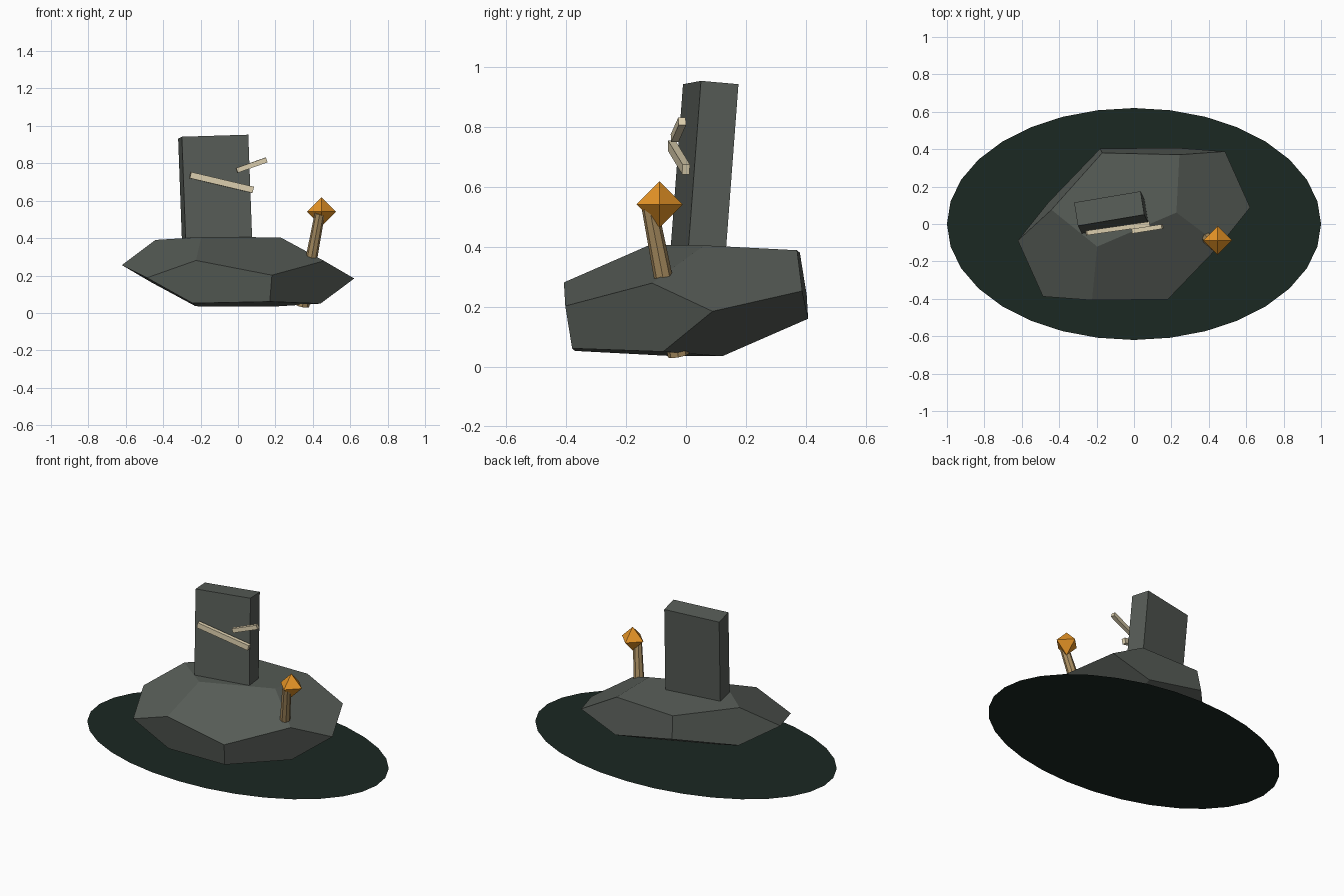
import bpy, bmesh, math
from mathutils import Matrix, Vector

if "Cube" in bpy.data.objects:
    bpy.data.objects.remove(bpy.data.objects["Cube"])


def paint(name, rgb):
    m = bpy.data.materials.new(name)
    m.diffuse_color = (*rgb, 1)
    m.use_nodes = True
    m.node_tree.nodes["Principled BSDF"].inputs["Base Color"].default_value = m.diffuse_color
    return m


DARK = paint("dark_moss", (0.011, 0.021, 0.016))
STONE = paint("stone", (0.095, 0.108, 0.095))
WOOD = paint("wood", (0.40, 0.27, 0.12))
BONE = paint("pale_wood", (0.76, 0.66, 0.45))
GLOW = paint("amber", (0.80, 0.30, 0.02))


def finish(bm, name, mat):
    bmesh.ops.recalc_face_normals(bm, faces=bm.faces)
    me = bpy.data.meshes.new(name)
    bm.to_mesh(me)
    bm.free()
    me.materials.append(mat)
    ob = bpy.data.objects.new(name, me)
    bpy.context.collection.objects.link(ob)
    return ob


def frame(x, y, z, origin):
    """Matrix from three column axes and an origin."""
    m = Matrix((x, y, z)).transposed().to_4x4()
    m.translation = origin
    return m


def box(name, mat, x, y, z, centre):
    """Box spanned by three full-length edge vectors."""
    bm = bmesh.new()
    bmesh.ops.create_cube(bm, size=1, matrix=frame(x, y, z, centre))
    return finish(bm, name, mat)


def strip(name, a, b, depth, height):
    a, b = Vector(a), Vector(b)
    d = b - a
    y = Vector((0, 0, 1)).cross(d).normalized()
    z = d.cross(y).normalized()
    box(name, BONE, d, y * depth, z * height, (a + b) / 2)


# Flat elliptical ground patch
bm = bmesh.new()
bmesh.ops.create_circle(bm, cap_ends=True, segments=32, radius=1,
                        matrix=Matrix.Diagonal((1, 0.62, 1, 1)))
patch = finish(bm, "ground_patch", DARK)
if patch.data.polygons[0].normal.z < 0:
    patch.data.flip_normals()

# Boulder: a skewed, flattened dodecahedron
bm = bmesh.new()
a, b, c = 0.577, 0.357, 0.934
signs = (-1, 1)
pts = [(i * a, j * a, k * a) for i in signs for j in signs for k in signs]
for i in signs:
    for j in signs:
        pts += [(0, i * b, j * c), (i * b, j * c, 0), (i * c, 0, j * b)]
skew = frame((0.593, 0.255, -0.002), (0.016, -0.032, 0.198),
             (0.188, -0.419, -0.095), (0, 0, 0.22))
for p in pts:
    bm.verts.new(skew @ Vector(p))
bmesh.ops.convex_hull(bm, input=bm.verts)
bmesh.ops.dissolve_limit(bm, angle_limit=math.radians(4),
                         verts=bm.verts, edges=bm.edges)
finish(bm, "boulder", STONE)

# Leaning standing slab, sunk into the boulder
up = Vector((-0.037, 0.075, 0.996)) * 0.64
top = Vector((-0.1325, 0.0825, 0.942))
box("standing_slab", STONE, (0.355, 0.06, 0.011), (-0.02, 0.125, -0.011),
    up, top - up / 2)

# Pale strips across the slab front
strip("long_strip", (-0.255, -0.048, 0.737), (0.08, 0.0, 0.658), 0.025, 0.034)
strip("short_strip", (-0.007, -0.038, 0.762), (0.152, -0.013, 0.818), 0.025, 0.027)

# Tapered torch handle
lo, hi = Vector((0.345, -0.025, 0.037)), Vector((0.437, -0.121, 0.53))
d = hi - lo
bm = bmesh.new()
bmesh.ops.create_cone(bm, cap_ends=True, segments=8, radius1=0.036, radius2=0.027,
                      depth=d.length,
                      matrix=Matrix.Translation((lo + hi) / 2)
                      @ d.to_track_quat('Z', 'Y').to_matrix().to_4x4())
finish(bm, "torch_handle", WOOD)

# Octahedral torch flame
bm = bmesh.new()
for axis in range(3):
    for s in signs:
        v = Vector((0.447, -0.088, 0.541))
        v[axis] += s * 0.077
        bm.verts.new(v)
bmesh.ops.convex_hull(bm, input=bm.verts)
finish(bm, "torch_flame", GLOW)
